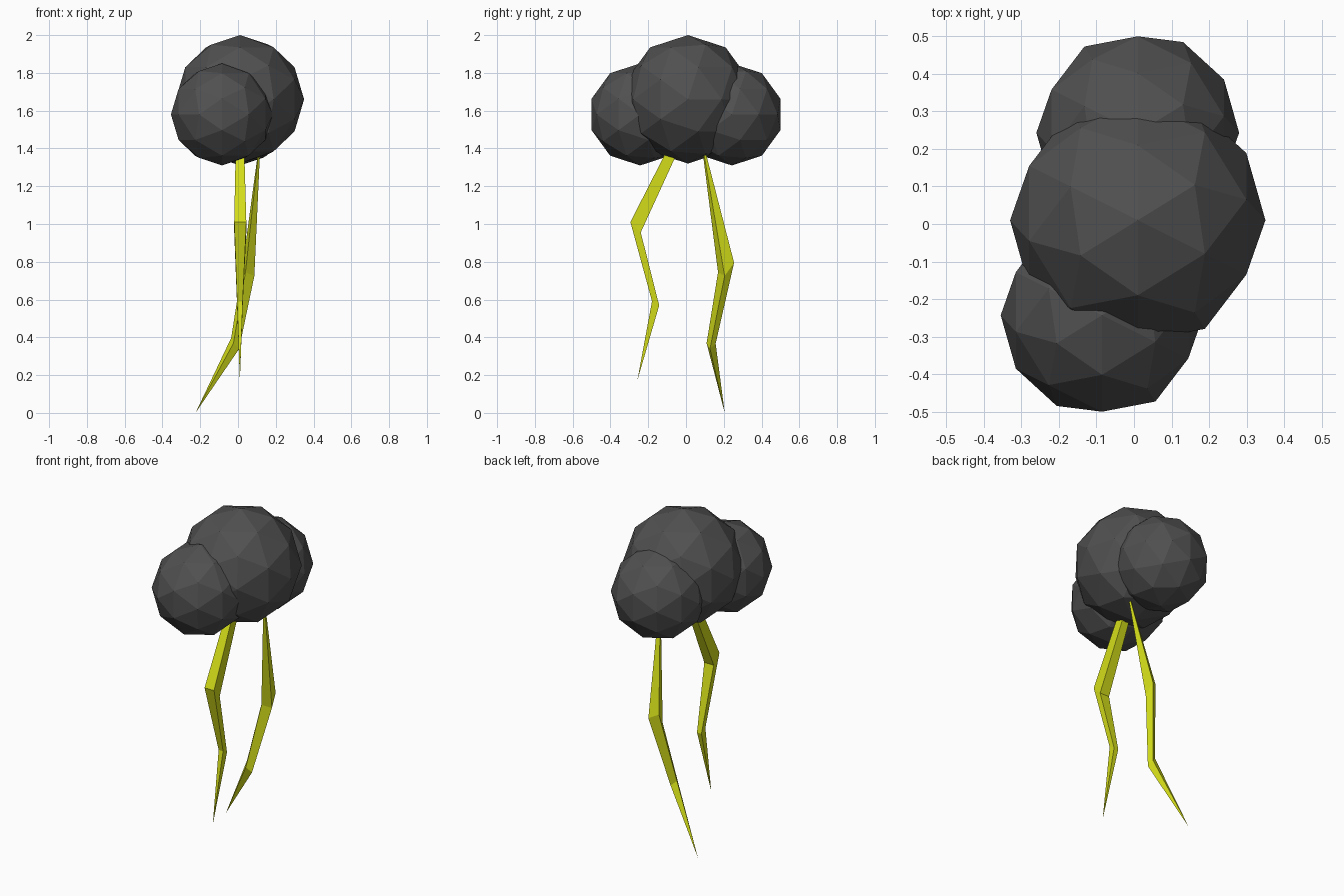
import bpy, bmesh
from mathutils import Vector, Matrix

if "Cube" in bpy.data.objects:
    bpy.data.objects.remove(bpy.data.objects["Cube"])


def material(name, color):
    m = bpy.data.materials.new(name)
    m.diffuse_color = color
    m.use_nodes = True
    m.node_tree.nodes["Principled BSDF"].inputs["Base Color"].default_value = m.diffuse_color
    return m


def add_object(name, bm, mat):
    me = bpy.data.meshes.new(name)
    bmesh.ops.recalc_face_normals(bm, faces=bm.faces)
    bm.to_mesh(me)
    bm.free()
    me.materials.append(mat)
    ob = bpy.data.objects.new(name, me)
    bpy.context.collection.objects.link(ob)
    return ob


dark = material("storm_grey", (0.08, 0.08, 0.08, 1))
yellow = material("bolt_yellow", (0.65, 0.72, 0.01, 1))

# cloud puffs: low-poly icospheres with their pole turned along x
pole_to_x = Matrix(((0, 0, 1), (1, 0, 0), (0, 1, 0))).to_4x4()


def puff(name, centre, radius):
    bm = bmesh.new()
    bmesh.ops.create_icosphere(bm, subdivisions=2, radius=radius,
                               matrix=Matrix.Translation(centre) @ pole_to_x)
    add_object(name, bm, dark)


puff("cloud_middle", (0.01, 0.01, 1.66), 0.34)
puff("cloud_front", (-0.085, -0.243, 1.58), 0.27)
puff("cloud_back", (0.01, 0.243, 1.58), 0.27)


# lightning bolts: four-sided sections (centre, side a, side b) joined up to a tip
def bolt(name, sections, tip, top=None):
    bm = bmesh.new()
    rings = []
    for c, a, b in sections:
        c, a, b = Vector(c), Vector(a) / 2, Vector(b) / 2
        rings.append([bm.verts.new(p) for p in (c - a - b, c + a - b, c + a + b, c - a + b)])
    for r, s in zip(rings, rings[1:]):
        for i in range(4):
            j = (i + 1) % 4
            bm.faces.new((r[i], r[j], s[j], s[i]))

    def spike(ring, point):
        v = bm.verts.new(point)
        for i in range(4):
            bm.faces.new((ring[i], ring[(i + 1) % 4], v))

    spike(rings[-1], tip)
    if top:
        spike(rings[0], top)
    else:
        bm.faces.new(rings[0])
    add_object(name, bm, yellow)


bolt("front_bolt",
     [((0.01, -0.017, 1.5), (0.04, 0, 0), (0, 0.045, -0.02)),
      ((0.012, -0.267, 0.983), (0.064, 0, 0), (0, 0.055, -0.055)),
      ((0.01, -0.161, 0.58), (0.03, 0, 0), (0, 0.038, -0.022))],
     (0.01, -0.258, 0.17))

bolt("back_bolt",
     [((0.058, 0.212, 0.77), (0.047, 0.035, -0.02), (-0.01, 0.05, 0.07)),
      ((-0.015, 0.133, 0.368), (0.03, 0.018, -0.03), (-0.012, 0.03, 0.028))],
     (-0.225, 0.205, 0.0), top=(0.122, 0.073, 1.5))
